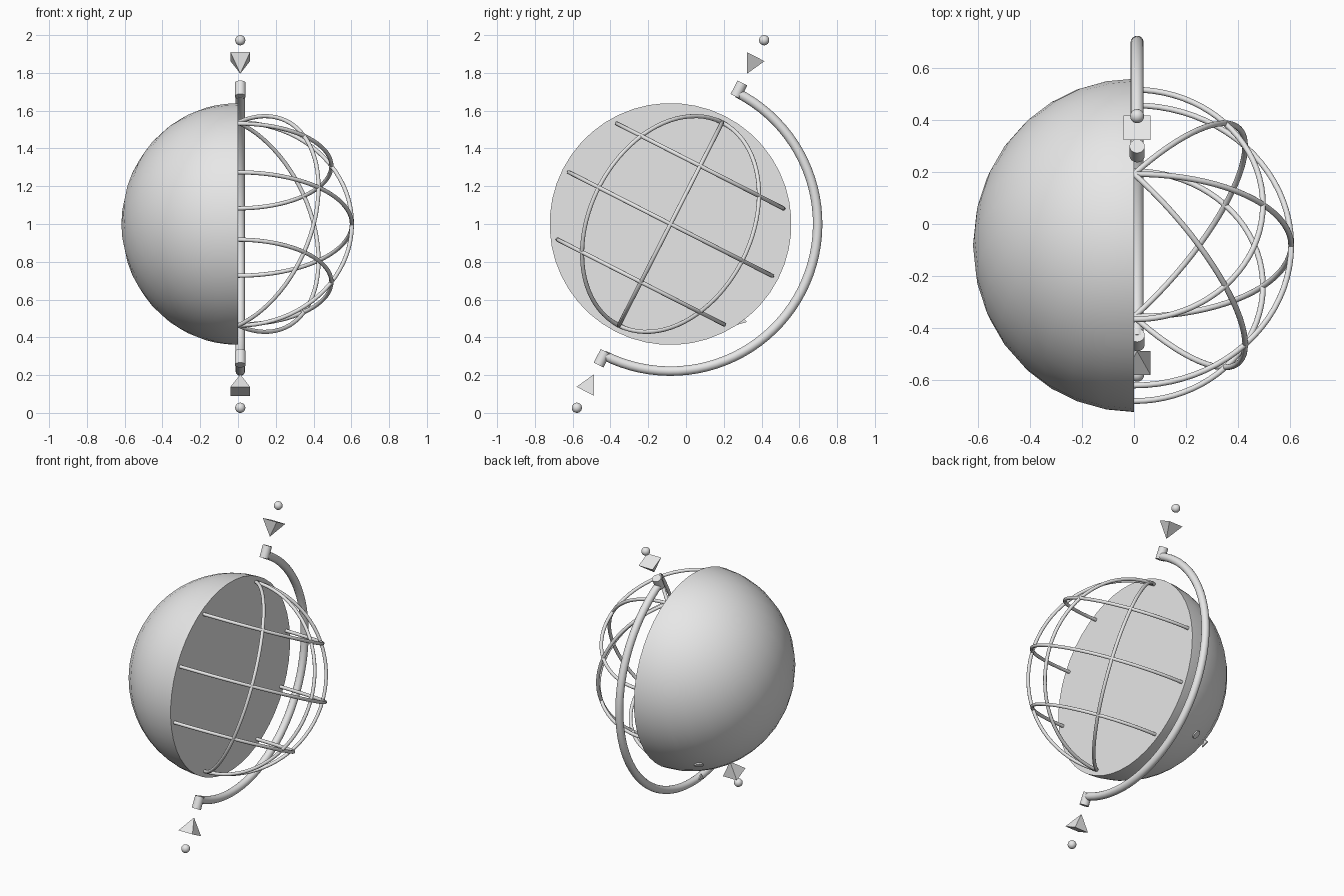
import bpy, bmesh, math
from mathutils import Matrix, Vector

if "Cube" in bpy.data.objects:
    bpy.data.objects.remove(bpy.data.objects["Cube"])

# Tilted frame: local z is the globe's axis, local +x is the open wire side
CENTRE = Vector((0, -0.082, 1.0))
FRAME = Matrix.Translation(CENTRE) @ Matrix.Rotation(math.radians(-27), 4, 'X')
ARM_X = 0.012

grey = bpy.data.materials.new("light grey")
grey.diffuse_color = (0.8, 0.8, 0.8, 1)
grey.use_nodes = True
grey.node_tree.nodes["Principled BSDF"].inputs["Base Color"].default_value = grey.diffuse_color


def finish(name, bm, matrix=FRAME, smooth=True):
    bmesh.ops.recalc_face_normals(bm, faces=bm.faces)
    mesh = bpy.data.meshes.new(name)
    bm.to_mesh(mesh)
    bm.free()
    mesh.transform(matrix)
    mesh.materials.append(grey)
    ob = bpy.data.objects.new(name, mesh)
    bpy.context.collection.objects.link(ob)
    if smooth:
        bpy.ops.object.select_all(action='DESELECT')
        ob.select_set(True)
        bpy.context.view_layer.objects.active = ob
        bpy.ops.object.shade_smooth_by_angle(angle=math.radians(40))
    return ob


def arc_tube(name, centre, u, v, radius, thick, steps=40, sides=12):
    """Half-circle tube from +u through +v to -u, with closed ends."""
    bm = bmesh.new()
    n = u.cross(v)
    rings = []
    for i in range(steps + 1):
        a = math.pi * i / steps
        out = u * math.cos(a) + v * math.sin(a)
        ring = []
        for j in range(sides):
            t = 2 * math.pi * j / sides
            ring.append(bm.verts.new(centre + out * (radius + thick * math.cos(t))
                                     + n * thick * math.sin(t)))
        rings.append(ring)
    for r0, r1 in zip(rings, rings[1:]):
        for j in range(sides):
            k = (j + 1) % sides
            bm.faces.new((r0[j], r0[k], r1[k], r1[j]))
    bm.faces.new(rings[0])
    bm.faces.new(rings[-1])
    return finish(name, bm)


X, Y, Z = Vector((1, 0, 0)), Vector((0, 1, 0)), Vector((0, 0, 1))

# Solid half of the globe
bm = bmesh.new()
bmesh.ops.create_uvsphere(bm, u_segments=32, v_segments=24, radius=0.64)
cut = bmesh.ops.bisect_plane(bm, geom=bm.verts[:] + bm.edges[:] + bm.faces[:], dist=1e-5,
                             plane_co=(0, 0, 0), plane_no=(1, 0, 0), clear_outer=True)
rim = [e for e in bm.edges if e.is_boundary]
bmesh.ops.contextual_create(bm, geom=rim)
bmesh.ops.scale(bm, vec=(0.965, 1, 1), verts=bm.verts)
finish("solid_half_globe", bm)

# Wire meridians and parallels on the open half
WIRE_R, WIRE_T = 0.603, 0.011
for i, deg in enumerate((-45, 0, 45)):
    a = math.radians(deg)
    side = X * math.cos(a) + Y * math.sin(a)
    arc_tube(f"meridian_wire_{i + 1}", Vector(), Z, side, WIRE_R, WIRE_T)
for i, h in enumerate((-0.345, 0, 0.345)):
    arc_tube(f"parallel_wire_{i + 1}", Z * h, Y, X, math.sqrt(WIRE_R ** 2 - h * h), WIRE_T)

# Support arm around the back
arc_tube("support_arm", X * ARM_X, Z, Y, 0.779, 0.025, steps=48, sides=16)

# End collars, pointers and balls at both ends of the axis
for name, s in (("upper", 1), ("lower", -1)):
    bm = bmesh.new()
    bmesh.ops.create_cone(bm, cap_ends=True, segments=24, radius1=0.029, radius2=0.029, depth=0.08,
                          matrix=Matrix.Translation((ARM_X, 0, s * 0.798)))
    finish(name + "_collar", bm)

    bm = bmesh.new()
    tip = bm.verts.new((ARM_X, 0, s * 0.894))
    base = [bm.verts.new((ARM_X + 0.052 * a, 0.052 * b, s * 0.994))
            for a, b in ((-1, -1), (1, -1), (1, 1), (-1, 1))]
    bm.faces.new(base)
    for j in range(4):
        bm.faces.new((base[j], base[(j + 1) % 4], tip))
    finish(name + "_pointer", bm, smooth=False)

    bm = bmesh.new()
    bmesh.ops.create_uvsphere(bm, u_segments=24, v_segments=16, radius=0.027,
                              matrix=Matrix.Translation((ARM_X, 0, s * 1.092)))
    finish(name + "_ball", bm)

# Small disc on the underside of the globe, with a little marker floating past it
spot = Vector((-0.281, 0.346, -0.459))
turn = spot.to_track_quat('Z', 'Y').to_matrix().to_4x4()
bm = bmesh.new()
bmesh.ops.create_cone(bm, cap_ends=True, segments=20, radius1=0.028, radius2=0.028, depth=0.02,
                      matrix=Matrix.Translation(spot.normalized() * 0.63) @ turn)
finish("underside_disc", bm, Matrix.Translation(CENTRE))

bm = bmesh.new()
tri = [bm.verts.new((-0.324, y, z)) for y, z in ((0.378, -0.49), (0.405, -0.519), (0.352, -0.534))]
face = bm.faces.new(tri)
ext = bmesh.ops.extrude_face_region(bm, geom=[face])
bmesh.ops.translate(bm, vec=(0.008, 0, 0),
                    verts=[g for g in ext["geom"] if isinstance(g, bmesh.types.BMVert)])
finish("underside_marker", bm, Matrix.Translation(CENTRE), smooth=False)
